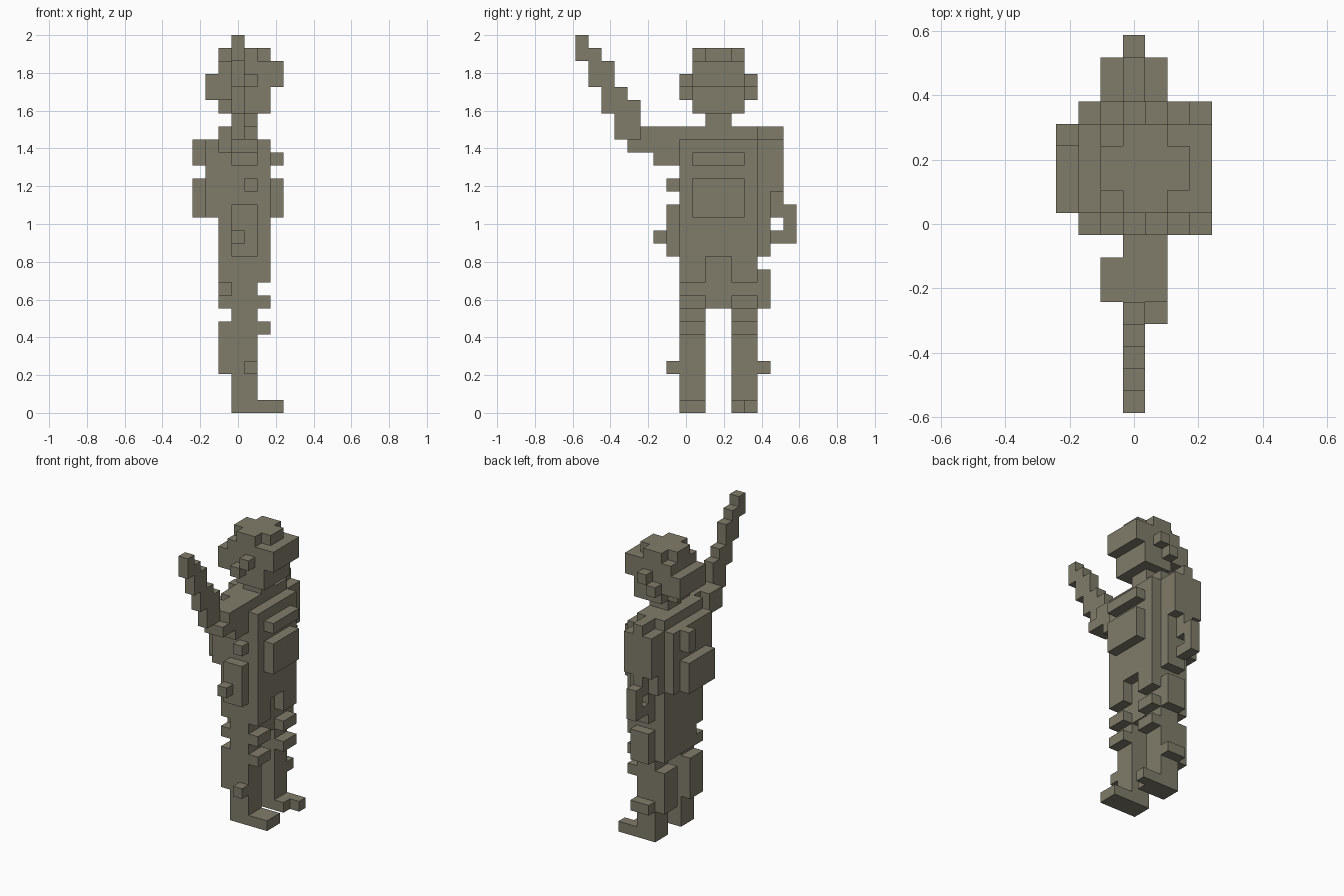
import bpy
import bmesh
from mathutils import Vector

default_cube = bpy.data.objects.get("Cube")
if default_cube:
    bpy.data.objects.remove(default_cube, do_unlink=True)

# Block grid: 7 x 17 x 29 cells, the tallest side is 2 units
COUNT = Vector((7, 17, 29))
CELL = 2 / COUNT.z
ORIGIN = Vector((-COUNT.x / 2, -COUNT.y / 2, 0)) * CELL

stone = bpy.data.materials.new("olive_grey")
stone.use_nodes = True
stone.diffuse_color = (0.216, 0.202, 0.144, 1)
shader = next(n for n in stone.node_tree.nodes if n.type == "BSDF_PRINCIPLED")
shader.inputs["Base Color"].default_value = stone.diffuse_color
shader.inputs["Roughness"].default_value = 0.9

parts = {}
taken = set()


def span(limits):
    """Turn a cell number or an inclusive pair into a range."""
    first, last = limits if isinstance(limits, tuple) else (limits, limits)
    return range(first, last + 1)


def block(part, x, y, z):
    """Fill a block of cells that belongs to the named part."""
    cells = parts.setdefault(part, set())
    for i in span(x):
        for j in span(y):
            for k in span(z):
                if (i, j, k) not in taken:
                    cells.add((i, j, k))
                    taken.add((i, j, k))


def build_part(name, cells):
    """Build the outer skin of the part's cells, then merge flat areas."""
    bm = bmesh.new()
    corners = {}

    def corner(key):
        if key not in corners:
            corners[key] = bm.verts.new(ORIGIN + Vector(key) * CELL)
        return corners[key]

    for cell in sorted(cells):
        for axis in range(3):
            u, v = (axis + 1) % 3, (axis + 2) % 3
            for side in (0, 1):
                neighbour = list(cell)
                neighbour[axis] += 2 * side - 1
                if tuple(neighbour) in taken:
                    continue
                ring = []
                for du, dv in ((0, 0), (1, 0), (1, 1), (0, 1)):
                    key = list(cell)
                    key[axis] += side
                    key[u] += du
                    key[v] += dv
                    ring.append(corner(tuple(key)))
                bm.faces.new(ring if side else ring[::-1])
    bmesh.ops.dissolve_limit(bm, angle_limit=0.01, verts=bm.verts, edges=bm.edges)
    mesh = bpy.data.meshes.new(name)
    bm.to_mesh(mesh)
    bm.free()
    mesh.materials.append(stone)
    bpy.context.collection.objects.link(bpy.data.objects.new(name, mesh))


# Legs with calves, knee pads and thighs
for leg, width in (("right_leg", (8, 9)), ("left_leg", (12, 13))):
    block(leg, (3, 4), width, (0, 8))
    block(leg, 2, width, (3, 6))
    block(leg, 5, width, 6)
    block(leg, 5, width, 8)
    block(leg, 5, width, (10, 11))
block("right_leg", 4, 7, 3)
block("left_leg", (3, 4), 14, 3)

# Feet point forward along x
block("right_foot", (5, 6), (8, 9), 0)
block("left_foot", 5, (12, 13), 0)
block("left_foot", 6, 13, 0)

# Hips and side pouch
block("hips", (3, 4), (8, 13), (8, 11))
block("hips", 2, (8, 13), 8)
block("hips", 2, (9, 13), 9)
block("hips", 2, (8, 13), (10, 11))
block("side_pouch", (3, 4), 14, (8, 10))

# Waist and belt pouches
block("waist", (2, 5), (8, 13), (12, 14))
block("right_belt_pouch", (3, 4), 7, (12, 15))
block("right_belt_pouch", 3, 6, 13)
block("left_belt_pouch", (3, 4), 14, (12, 14))

# Chest, front plate, collar bar and back pack
block("chest", (1, 5), (8, 13), (15, 20))
block("chest", (2, 4), (8, 13), 21)
block("front_plate", 6, (9, 12), (15, 17))
block("collar_bar", 6, (9, 12), 19)
block("back_pack", 0, (9, 12), (15, 17))
block("back_pack", 0, 12, (19, 20))
block("side_stud", 4, 7, 17)

# Raised right arm, climbing in steps
block("raised_arm", (3, 4), (6, 7), (19, 21))
block("raised_arm", 2, (5, 6), (20, 21))
block("raised_arm", (3, 4), 5, (20, 21))
block("raised_arm", 4, 4, 20)
for step, height in enumerate(((27, 28), (25, 27), (23, 26), (21, 24), (20, 23))):
    block("raised_arm", 3, step, height)

# Lowered left arm and hand
block("lowered_arm", (2, 4), 14, (15, 20))
block("lowered_arm", 3, 14, 21)
block("lowered_arm", (2, 4), 15, (17, 20))
block("lowered_arm", 3, 15, (15, 16))
block("lowered_arm", 3, 15, 21)
block("left_hand", 3, 16, (13, 15))
block("left_hand", 3, 15, 13)

# Neck and head with rounded layers
block("neck", (3, 4), (10, 11), 22)
block("head", (3, 5), (9, 12), 23)
block("head", 2, (10, 11), 23)
block("head", (2, 5), (9, 12), (24, 26))
block("head", (3, 4), (9, 12), 27)
block("head", (2, 5), (10, 11), 27)
block("head_back", 1, (9, 12), (24, 25))
block("brow", 6, (9, 12), (25, 26))

# Ears step down toward the back
for ear, side in (("right_ear", 8), ("left_ear", 13)):
    block(ear, 4, side, 25)
    block(ear, 3, side, 24)

for part_name, part_cells in parts.items():
    build_part(part_name, part_cells)
